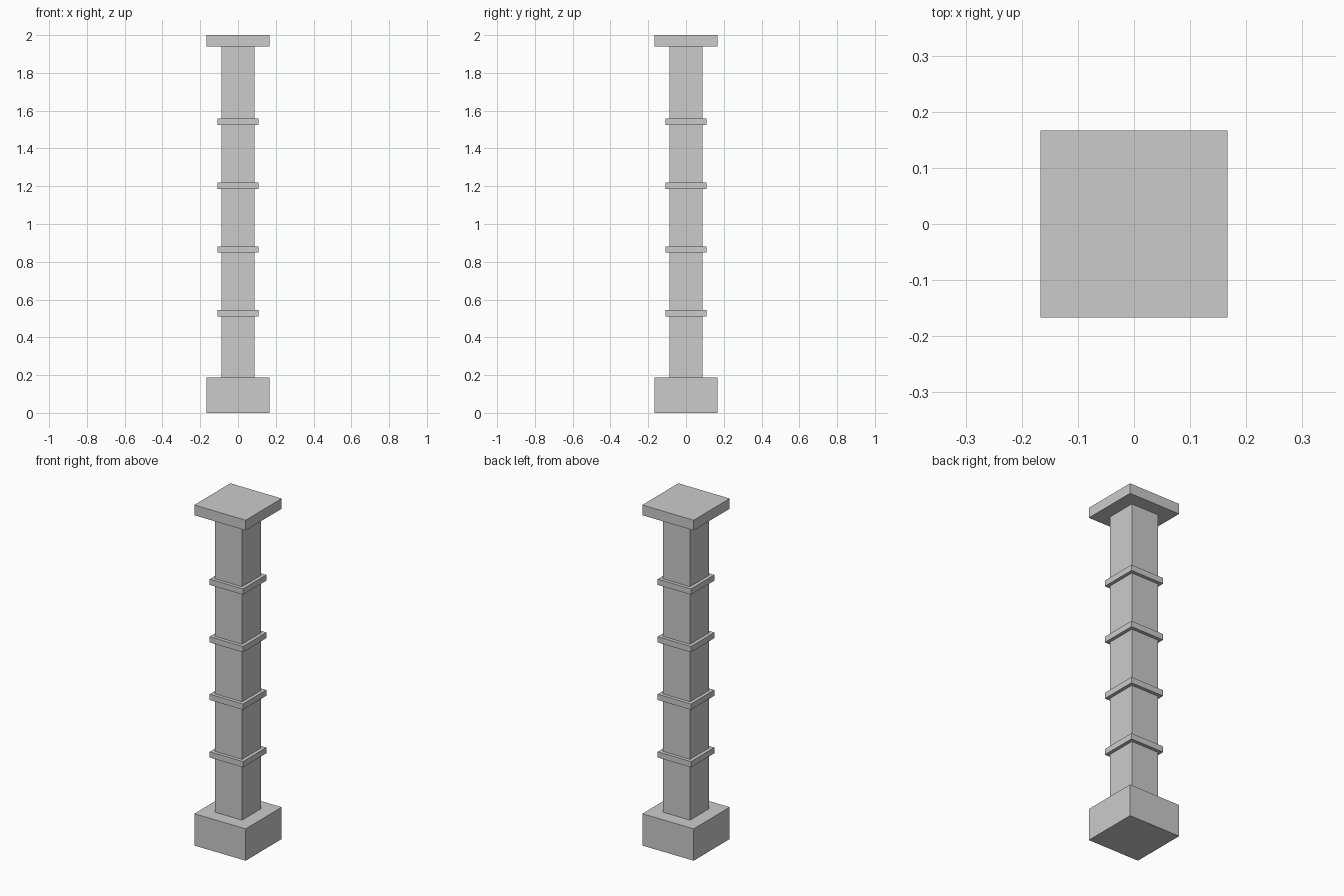
import bpy

if "Cube" in bpy.data.objects:
    bpy.data.objects.remove(bpy.data.objects["Cube"])


def box(name, half, z0, z1):
    """Square block centred on the z axis, from z0 to z1."""
    bpy.ops.mesh.primitive_cube_add(size=1, location=(0, 0, (z0 + z1) / 2))
    ob = bpy.context.object
    ob.name = name
    ob.scale = (2 * half, 2 * half, z1 - z0)
    bpy.ops.object.transform_apply(location=False, rotation=False, scale=True)
    return ob


# Plinth, shaft and top slab
box("base", 0.167, 0.0, 0.187)
box("shaft", 0.088, 0.187, 1.94)
box("cap", 0.167, 1.94, 2.0)

# Evenly spaced bands around the shaft
for i in range(4):
    z = 0.527 + i * 0.338
    box(f"band_{i + 1}", 0.108, z - 0.017, z + 0.017)
